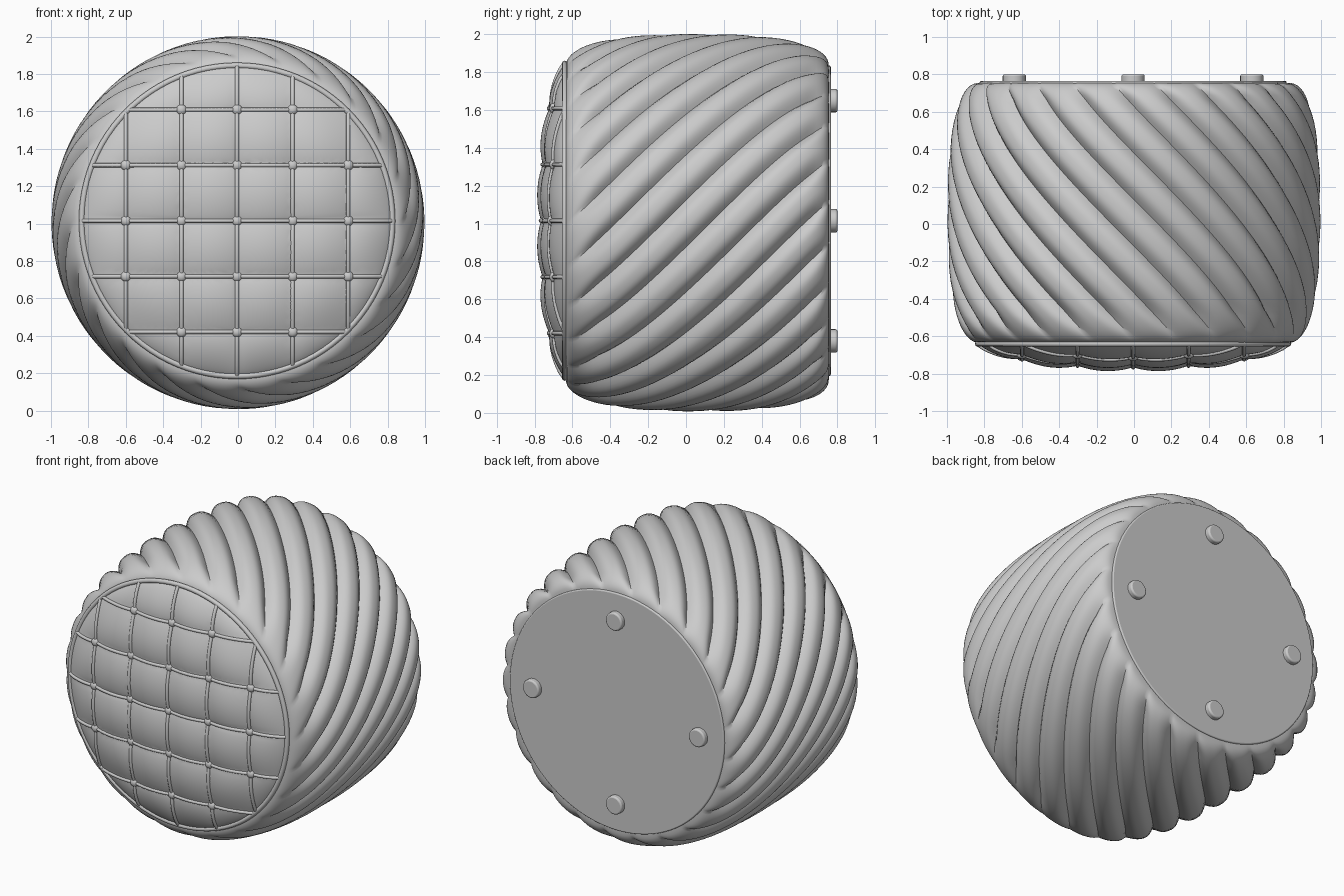
import bpy, bmesh, math
from mathutils import Vector

if "Cube" in bpy.data.objects:
    bpy.data.objects.remove(bpy.data.objects["Cube"])

CZ = 1.005           # body axis height
FC = (-0.005, 1.015)  # centre of front and back discs (x, z)
RF = 0.83            # front panel radius
PITCH = 0.297        # tufting grid spacing


def add_mesh(name, verts, faces, angle=40):
    me = bpy.data.meshes.new(name)
    me.from_pydata(verts, [], faces)
    bm = bmesh.new()
    bm.from_mesh(me)
    bmesh.ops.recalc_face_normals(bm, faces=bm.faces)
    bm.to_mesh(me)
    bm.free()
    ob = bpy.data.objects.new(name, me)
    bpy.context.collection.objects.link(ob)
    smooth(ob, angle)
    return ob


def smooth(ob, angle=40):
    bpy.ops.object.select_all(action='DESELECT')
    ob.select_set(True)
    bpy.context.view_layer.objects.active = ob
    bpy.ops.object.shade_smooth_by_angle(angle=math.radians(angle))


def ring_faces(rows, n):
    return [(j * n + i, j * n + (i + 1) % n, (j + 1) * n + (i + 1) % n, (j + 1) * n + i)
            for j in range(rows - 1) for i in range(n)]


def tube(name, pts, radius, cyclic=False):
    cu = bpy.data.curves.new(name, 'CURVE')
    cu.dimensions = '3D'
    cu.bevel_depth = radius
    cu.bevel_resolution = 2
    cu.use_fill_caps = True
    sp = cu.splines.new('POLY')
    sp.points.add(len(pts) - 1)
    for p, co in zip(sp.points, pts):
        p.co = (*co, 1)
    sp.use_cyclic_u = cyclic
    ob = bpy.data.objects.new(name, cu)
    bpy.context.collection.objects.link(ob)


# Swirled, fluted body: rows follow the twist so that grooves stay crisp
FLUTES, PER, ROWS = 24, 12, 44
N = FLUTES * PER
verts = []
for j in range(ROWS):
    t = -math.cos(math.pi * j / (ROWS - 1))
    y = 0.06 + 0.695 * t
    r = 0.82 + 0.177 * max(0, 1 - abs(t) ** 2.5) ** 0.4
    k = min(1, (t + 1) / 0.25) * min(1, 0.35 + (1 - t) / 0.2)
    for i in range(N):
        a = 2 * math.pi * i / N + 1.05 * (y - 0.13)
        groove = (1 - abs(math.sin(math.pi * i / PER))) ** 1.4
        rr = r - 0.05 * k * groove
        verts.append((rr * math.cos(a), y, CZ + rr * math.sin(a)))
faces = ring_faces(ROWS, N)
faces += [tuple(range(N)), tuple(range((ROWS - 1) * N, ROWS * N))]
add_mesh("fluted_body", verts, faces, 50)


# Tufted front cushion surface
def cushion_y(x, z):
    q = min(1, math.hypot(x, z) / RF)
    f = abs(math.sin(math.pi * x / PITCH)) ** 0.7
    g = abs(math.sin(math.pi * z / PITCH)) ** 0.7
    return -0.635 - 0.105 * (1 - q * q) ** 0.6 - 0.05 * (f + g) / 2 * (1 - q ** 5)


n, rows = 144, 56
verts = []
for j in range(rows):
    r = RF * math.sin(math.pi / 2 * (j + 0.2) / (rows - 0.8))
    for i in range(n):
        a = 2 * math.pi * i / n
        x, z = r * math.cos(a), r * math.sin(a)
        verts.append((FC[0] + x, cushion_y(x, z), FC[1] + z))
add_mesh("tufted_cushion", verts, ring_faces(rows, n) + [tuple(range(n))], 60)

# Piping round the cushion
tube("cushion_piping", [(FC[0] + RF * math.cos(a), -0.64, FC[1] + RF * math.sin(a))
                        for a in [2 * math.pi * i / 96 for i in range(96)]], 0.016, True)

# Seam cords in both directions
for k in range(-2, 3):
    c = k * PITCH
    half = math.sqrt(RF ** 2 - c ** 2) - 0.005
    line = [half * (2 * s / 60 - 1) for s in range(61)]
    tube("vertical_cord", [(FC[0] + c, cushion_y(c, s) - 0.004, FC[1] + s) for s in line], 0.011)
    tube("horizontal_cord", [(FC[0] + s, cushion_y(s, c) - 0.004, FC[1] + c) for s in line], 0.011)

# Buttons at the crossings, none at the four corners
for i in range(-2, 3):
    for k in range(-2, 3):
        if abs(i) + abs(k) == 4:
            continue
        x, z = i * PITCH, k * PITCH
        bpy.ops.mesh.primitive_uv_sphere_add(segments=16, ring_count=10, radius=0.028,
                                             location=(FC[0] + x, cushion_y(x, z) - 0.008, FC[1] + z))
        ob = bpy.context.object
        ob.name = "tuft_button"
        ob.scale.y = 0.75
        smooth(ob, 60)


# Back panel and feet
def disc(name, x, y, z, radius, depth, sides, bevel):
    bpy.ops.mesh.primitive_cylinder_add(vertices=sides, radius=radius, depth=depth,
                                        location=(x, y, z), rotation=(math.pi / 2, 0, 0))
    ob = bpy.context.object
    ob.name = name
    m = ob.modifiers.new("bevel", 'BEVEL')
    m.width = bevel
    m.segments = 3
    smooth(ob, 40)


disc("back_panel", FC[0], 0.75, FC[1], 0.82, 0.03, 96, 0.008)
for k in range(4):
    a = k * math.pi / 2
    disc("foot", FC[0] + 0.635 * math.cos(a), 0.777, FC[1] + 0.635 * math.sin(a), 0.062, 0.046, 24, 0.01)
